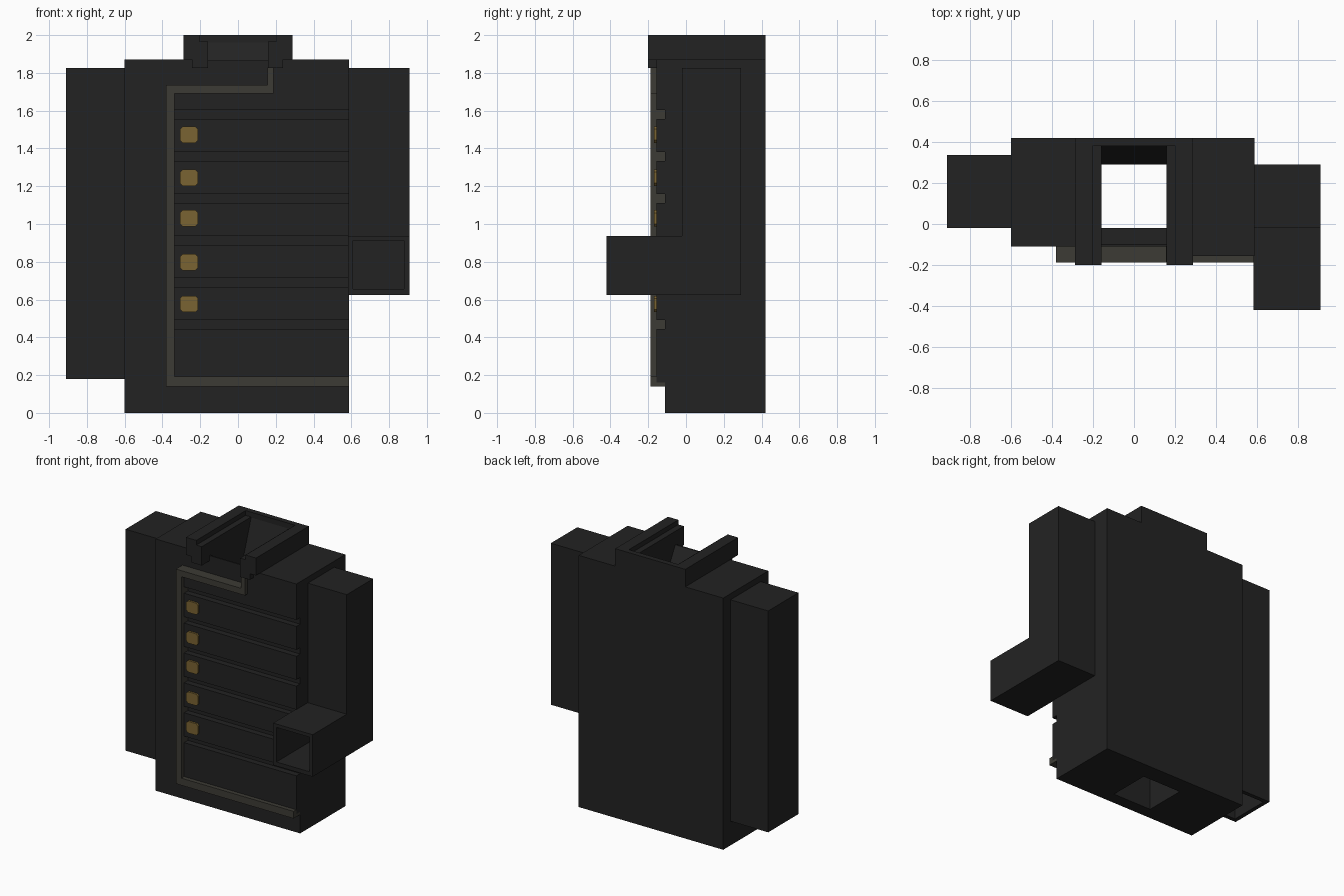
import bpy, bmesh
from mathutils import Vector

if "Cube" in bpy.data.objects:
    bpy.data.objects.remove(bpy.data.objects["Cube"])


def material(name, rgb):
    m = bpy.data.materials.new(name)
    m.diffuse_color = (*rgb, 1)
    m.use_nodes = True
    m.node_tree.nodes["Principled BSDF"].inputs["Base Color"].default_value = m.diffuse_color
    return m


BLACK = material("black_plastic", (0.0165, 0.0165, 0.0165))
GREY = material("grey_trim", (0.046, 0.044, 0.035))
GOLD = material("gold_contact", (0.195, 0.127, 0.032))


def prism(name, pts, axis, a, b, mat=BLACK):
    """Extrude a 2D profile along x (pts are y,z) or along y (pts are x,z)."""
    bm = bmesh.new()
    at = (lambda p, q, t: (t, p, q)) if axis == "x" else (lambda p, q, t: (p, t, q))
    face = bm.faces.new([bm.verts.new(at(p, q, a)) for p, q in pts])
    new = bmesh.ops.extrude_face_region(bm, geom=[face])["geom"]
    shift = Vector(at(0, 0, b - a))
    bmesh.ops.translate(bm, vec=shift, verts=[v for v in new if isinstance(v, bmesh.types.BMVert)])
    bmesh.ops.recalc_face_normals(bm, faces=bm.faces)
    me = bpy.data.meshes.new(name)
    bm.to_mesh(me)
    bm.free()
    me.materials.append(mat)
    ob = bpy.data.objects.new(name, me)
    bpy.context.collection.objects.link(ob)
    return ob


def box(name, x0, x1, y0, y1, z0, z1, mat=BLACK):
    return prism(name, [(x0, z0), (x1, z0), (x1, z1), (x0, z1)], "y", y0, y1, mat)


def cut(targets, cutter):
    cutter.hide_render = True
    for ob in targets:
        mod = ob.modifiers.new("cut", "BOOLEAN")
        mod.operation, mod.solver, mod.object = "DIFFERENCE", "EXACT", cutter
        bpy.context.view_layer.objects.active = ob
        bpy.ops.object.modifier_apply(modifier=mod.name)
    bpy.data.objects.remove(cutter)


# Main body and the top collar, with a flared shaft running right through
body = box("main_body", -0.60, 0.588, -0.11, 0.42, 0, 1.87)
collar = box("top_collar", -0.288, 0.288, -0.20, 0.42, 1.87, 2.0)
shaft = [(-0.3, 1.865), (-0.1, 1.865), (-0.02, 1.72), (-0.02, -0.1), (0.29, -0.1),
         (0.29, 1.70), (0.38, 1.96), (0.38, 2.1), (-0.3, 2.1)]
cut([body, collar], prism("shaft_cutter", shaft, "x", -0.158, 0.158))
cut([collar], box("step_cutter", -0.203, 0.203, -0.3, 0.38, 1.965, 2.1))

# Hooks hanging from the front of the collar
for side, x0, x1 in (("left", -0.243, -0.158), ("right", 0.158, 0.238)):
    box("collar_hook_" + side, x0, x1, -0.20, -0.11, 1.825, 1.875)

# Front panel slabs separated by horizontal grooves
grooves = [0.445 + 0.222 * i for i in range(6)]
bottoms = [0.16] + [z + 0.048 for z in grooves]
for i, (z0, z1) in enumerate(zip(bottoms, grooves + [1.71])):
    box(f"front_panel_{i}", -0.345, 0.588, -0.155, -0.105, z0, z1)
box("front_panel_top", 0.165, 0.588, -0.155, -0.105, 1.71, 1.87)

# Grey trim bordering the panel
trim = [(0.588, 0.14), (-0.38, 0.14), (-0.38, 1.735), (0.155, 1.735), (0.155, 1.828),
        (0.188, 1.828), (0.188, 1.69), (-0.335, 1.69), (-0.335, 0.193), (0.588, 0.193)]
prism("panel_trim", trim, "y", -0.187, -0.108, GREY)

# Gold contacts with clipped corners
for i, z in enumerate((0.577, 0.797, 1.03, 1.245, 1.473)):
    x, w, h, c = -0.259, 0.048, 0.043, 0.014
    outline = [(x - w + c, z - h), (x + w - c, z - h), (x + w, z - h + c), (x + w, z + h - c),
               (x + w - c, z + h), (x - w + c, z + h), (x - w, z + h - c), (x - w, z - h + c)]
    prism(f"contact_{i}", outline, "y", -0.170, -0.15, GOLD)

# Left pouch, open at the bottom
left = box("left_pouch", -0.91, -0.598, -0.02, 0.335, 0.18, 1.825)
cut([left], box("pouch_cutter", -0.88, -0.63, 0.01, 0.305, 0.1, 1.79))

# Right L-shaped duct, open at the front
duct = [(-0.42, 0.625), (0.29, 0.625), (0.29, 1.825), (-0.02, 1.825), (-0.02, 0.937), (-0.42, 0.937)]
right = prism("right_duct", duct, "x", 0.583, 0.908)
inner = [(-0.5, 0.655), (0.26, 0.655), (0.26, 1.79), (0.01, 1.79), (0.01, 0.912), (-0.5, 0.912)]
cut([right], prism("duct_cutter", inner, "x", 0.61, 0.88))
